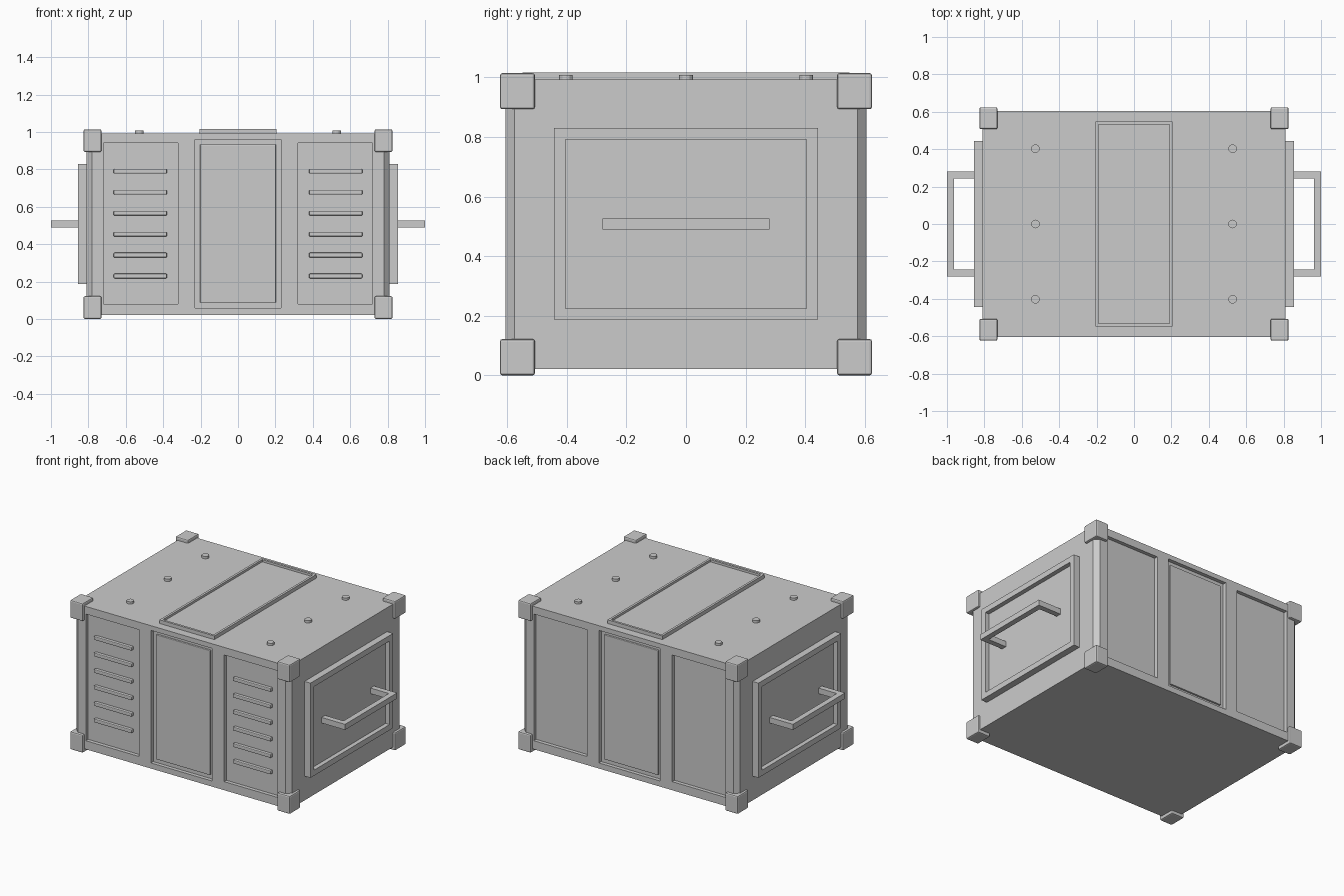
import bpy, bmesh, math
from mathutils import Matrix, Vector

if "Cube" in bpy.data.objects:
    bpy.data.objects.remove(bpy.data.objects["Cube"])

grey = bpy.data.materials.new("light grey metal")
grey.diffuse_color = (0.6, 0.6, 0.6, 1)
grey.use_nodes = True
grey.node_tree.nodes["Principled BSDF"].inputs["Base Color"].default_value = grey.diffuse_color


def finish(name, bm):
    bmesh.ops.recalc_face_normals(bm, faces=bm.faces[:])
    mesh = bpy.data.meshes.new(name)
    bm.to_mesh(mesh)
    bm.free()
    mesh.materials.append(grey)
    ob = bpy.data.objects.new(name, mesh)
    bpy.context.collection.objects.link(ob)
    return ob


def add_box(bm, x, y, z):
    """Box from (min, max) pairs; returns its vertices."""
    size = Vector((x[1] - x[0], y[1] - y[0], z[1] - z[0]))
    mid = Vector((sum(x), sum(y), sum(z))) / 2
    m = Matrix.Translation(mid) @ Matrix.Diagonal(size).to_4x4()
    return bmesh.ops.create_cube(bm, size=1, matrix=m)["verts"]


def box(name, x, y, z, bevel=0.0):
    bm = bmesh.new()
    add_box(bm, x, y, z)
    if bevel:
        bmesh.ops.bevel(bm, geom=bm.edges[:], offset=bevel, segments=2,
                        profile=0.5, affect='EDGES')
    return finish(name, bm)


def framed_plate(name, x, y, z, direction, rim, depth):
    """Plate whose outer face is inset and sunk, leaving a raised rim."""
    bm = bmesh.new()
    add_box(bm, x, y, z)
    d = Vector(direction)
    bm.normal_update()
    face = max(bm.faces, key=lambda f: f.normal.dot(d))
    bmesh.ops.inset_region(bm, faces=[face], thickness=rim)
    bm.normal_update()
    out = bmesh.ops.extrude_face_region(bm, geom=[face])["geom"]
    bmesh.ops.translate(bm, vec=-d * depth,
                        verts=[v for v in out if isinstance(v, bmesh.types.BMVert)])
    if face.is_valid:
        bmesh.ops.delete(bm, geom=[face], context='FACES_ONLY')
    return finish(name, bm)


# Main body with chamfered upright edges
bm = bmesh.new()
add_box(bm, (-0.81, 0.81), (-0.605, 0.605), (0.022, 0.992))
upright = [e for e in bm.edges if abs(e.verts[0].co.z - e.verts[1].co.z) > 0.1]
bmesh.ops.bevel(bm, geom=upright, offset=0.03, segments=1, affect='EDGES')
body = finish("body", bm)

# Sunk bays on the front and back
bm = bmesh.new()
for s in (-1, 1):
    ys = sorted((s * 0.58, s * 0.7))
    for xs, zs in (((-0.72, -0.32), (0.08, 0.94)),
                   ((-0.23, 0.23), (0.06, 0.96)),
                   ((0.32, 0.72), (0.08, 0.94))):
        add_box(bm, xs, ys, zs)
cutter = finish("bay_cutter", bm)
cutter.hide_render = True
mod = body.modifiers.new("bays", 'BOOLEAN')
mod.operation = 'DIFFERENCE'
mod.solver = 'EXACT'
mod.object = cutter
bpy.context.view_layer.objects.active = body
bpy.ops.object.modifier_apply(modifier=mod.name)
bpy.data.objects.remove(cutter)

# Door panels in the middle bays
for s, side in ((-1, "front"), (1, "back")):
    box(side + "_door", (-0.203, 0.203), sorted((s * 0.57, s * 0.592)),
        (0.087, 0.933), 0.004)

# Louvre bars in the outer front bays
for s, side in ((-1, "left"), (1, "right")):
    for i in range(6):
        zc = 0.23 + i * 0.112
        box(f"{side}_louvre_{i + 1}", sorted((s * 0.38, s * 0.665)),
            (-0.6, -0.57), (zc - 0.0125, zc + 0.0125), 0.005)

# Corner blocks
for sx in (-1, 1):
    for sy in (-1, 1):
        for z in ((0.0, 0.122), (0.893, 1.014)):
            box("corner_block", sorted((sx * 0.73, sx * 0.826)),
                sorted((sy * 0.507, sy * 0.624)), z, 0.008)

# Roof hatch
framed_plate("roof_hatch", (-0.206, 0.206), (-0.548, 0.548), (0.985, 1.017),
             (0, 0, 1), 0.022, 0.015)

# Roof bolts
for x in (-0.527, 0.527):
    for y in (-0.403, 0, 0.403):
        bm = bmesh.new()
        bmesh.ops.create_cone(bm, cap_ends=True, segments=12, radius1=0.023,
                              radius2=0.023, depth=0.03,
                              matrix=Matrix.Translation((x, y, 0.993)))
        finish("roof_bolt", bm)

# End plates and carrying handles
for s, side in ((-1, "left"), (1, "right")):
    framed_plate(side + "_end_plate", sorted((s * 0.8, s * 0.855)),
                 (-0.443, 0.443), (0.187, 0.83), (s, 0, 0), 0.054, 0.03)
    outline = [(0.81, -0.28), (1.0, -0.28), (1.0, 0.28), (0.81, 0.28),
               (0.81, 0.243), (0.963, 0.243), (0.963, -0.243), (0.81, -0.243)]
    bm = bmesh.new()
    face = bm.faces.new([bm.verts.new((s * x, y, 0.489)) for x, y in outline])
    out = bmesh.ops.extrude_face_region(bm, geom=[face])["geom"]
    bmesh.ops.translate(bm, vec=(0, 0, 0.038),
                        verts=[v for v in out if isinstance(v, bmesh.types.BMVert)])
    finish(side + "_handle", bm)
